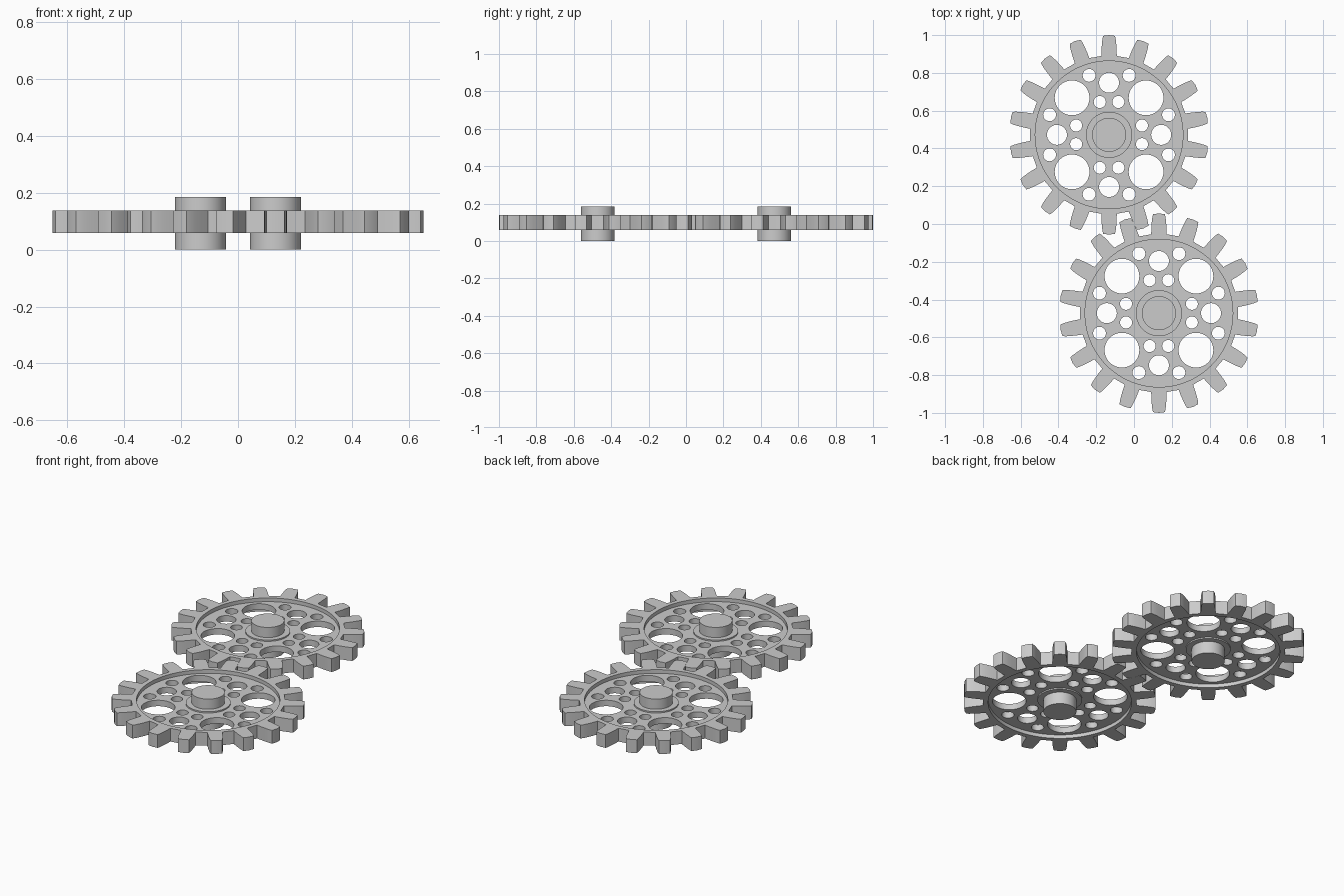
import bpy, bmesh
from math import sin, cos, pi, radians

if "Cube" in bpy.data.objects:
    bpy.data.objects.remove(bpy.data.objects["Cube"])

TEETH = 18
MID_Z = 0.098


def circle(r, n=48, cx=0.0, cy=0.0):
    return [(cx + r * cos(2 * pi * i / n), cy + r * sin(2 * pi * i / n)) for i in range(n)]


def polar(r, a):
    return r * cos(a), r * sin(a)


def tooth_outline():
    # half tooth: (radius, half width), from root to tip
    half = [(0.418, 0.041), (0.452, 0.040), (0.482, 0.038), (0.508, 0.035), (0.524, 0.031)]
    pts = []
    for i in range(TEETH):
        a = pi / 2 + 2 * pi * i / TEETH
        flank = [(r, -w) for r, w in half] + [(0.528, 0)] + [(r, w) for r, w in reversed(half)]
        for r, w in flank:
            pts.append((r * cos(a) - w * sin(a), r * sin(a) + w * cos(a)))
        pts.append(polar(0.418, a + pi / TEETH))
    return pts


def plate(name, loops, half_height, center):
    # filled 2D outline (inner loops become holes), extruded and turned into a mesh
    cu = bpy.data.curves.new(name + "_outline", 'CURVE')
    cu.dimensions = '2D'
    cu.fill_mode = 'BOTH'
    cu.extrude = half_height
    for loop in loops:
        sp = cu.splines.new('POLY')
        sp.points.add(len(loop) - 1)
        for p, (x, y) in zip(sp.points, loop):
            p.co = (x, y, 0, 1)
        sp.use_cyclic_u = True
    tmp = bpy.data.objects.new(name + "_tmp", cu)
    bpy.context.collection.objects.link(tmp)
    dg = bpy.context.evaluated_depsgraph_get()
    me = bpy.data.meshes.new_from_object(tmp.evaluated_get(dg))
    bpy.data.objects.remove(tmp)
    bpy.data.curves.remove(cu)
    bm = bmesh.new()
    bm.from_mesh(me)
    bmesh.ops.remove_doubles(bm, verts=bm.verts, dist=1e-5)
    bmesh.ops.recalc_face_normals(bm, faces=bm.faces)
    bm.to_mesh(me)
    bm.free()
    me.name = name
    ob = bpy.data.objects.new(name, me)
    ob.location = (center[0], center[1], MID_Z)
    bpy.context.collection.objects.link(ob)
    bpy.ops.object.select_all(action='DESELECT')
    ob.select_set(True)
    bpy.context.view_layer.objects.active = ob
    bpy.ops.object.shade_smooth_by_angle(angle=radians(20))
    return ob


def web_holes():
    holes = []
    for k in range(4):
        a = k * pi / 2
        holes.append(circle(0.092, 48, *polar(0.277, a + pi / 4)))    # large
        holes.append(circle(0.053, 32, *polar(0.276, a)))             # medium
        for s in (-1, 1):
            holes.append(circle(0.034, 24, *polar(0.332, a + s * radians(18.6))))
            holes.append(circle(0.032, 24, *polar(0.181, a + s * radians(15.8))))
    return holes


for label, c in (("back", (-0.132, 0.472)), ("front", (0.132, -0.472))):
    # toothed rim
    plate(label + "_gear_rim", [tooth_outline(), circle(0.391, 96)], 0.040, c)
    # thin perforated web
    plate(label + "_gear_web", [circle(0.398, 96)] + web_holes(), 0.018, c)
    # collar and axle hub
    plate(label + "_gear_collar", [circle(0.122, 64)], 0.026, c)
    hub = plate(label + "_gear_hub", [circle(0.090, 64)], 0.0925, c)
    hub.location.z = 0.0925
